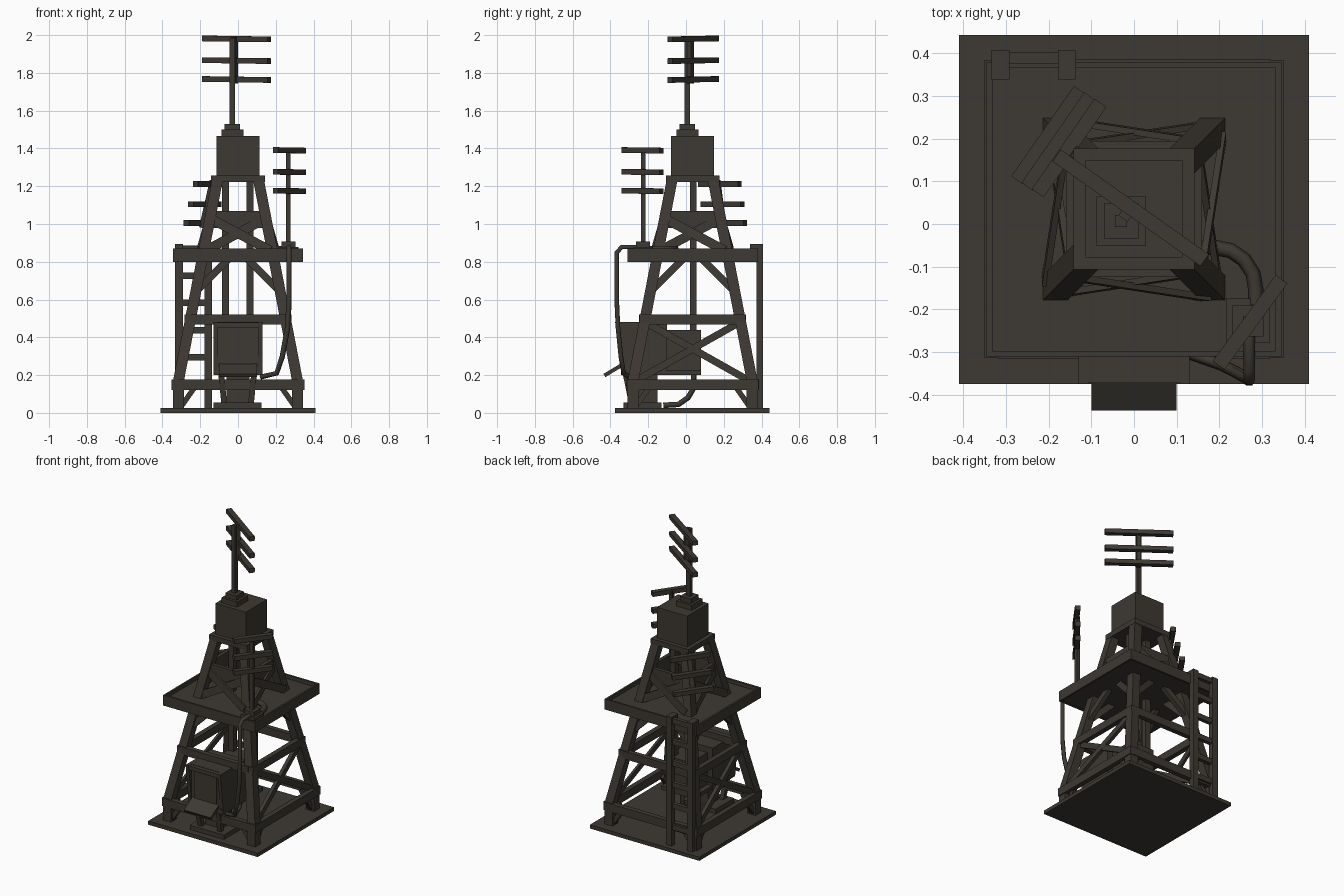
import bpy, bmesh, math
from mathutils import Vector, Matrix

if "Cube" in bpy.data.objects:
    bpy.data.objects.remove(bpy.data.objects["Cube"])

CY = 0.035  # tower centre in y


def material(name, col):
    m = bpy.data.materials.new(name)
    m.diffuse_color = (*col, 1)
    m.use_nodes = True
    m.node_tree.nodes["Principled BSDF"].inputs["Base Color"].default_value = m.diffuse_color
    return m


STEEL = material("dark_steel", (0.047, 0.040, 0.032))


def finish(name, bm):
    bmesh.ops.recalc_face_normals(bm, faces=bm.faces)
    me = bpy.data.meshes.new(name)
    bm.to_mesh(me)
    bm.free()
    me.materials.append(STEEL)
    ob = bpy.data.objects.new(name, me)
    bpy.context.collection.objects.link(ob)
    return ob


def hexa(name, a, b):
    """Solid between two matching quads."""
    bm = bmesh.new()
    va = [bm.verts.new(p) for p in a]
    vb = [bm.verts.new(p) for p in b]
    bm.faces.new(va)
    bm.faces.new(vb)
    for i in range(4):
        j = (i + 1) % 4
        bm.faces.new((va[i], va[j], vb[j], vb[i]))
    return finish(name, bm)


def rect(x0, x1, y0, y1, z):
    return [(x0, y0, z), (x1, y0, z), (x1, y1, z), (x0, y1, z)]


def box(name, x0, x1, y0, y1, z0, z1):
    return hexa(name, rect(x0, x1, y0, y1, z0), rect(x0, x1, y0, y1, z1))


def block(name, cx, cy, h, z0, z1):
    return box(name, cx - h, cx + h, cy - h, cy + h, z0, z1)


def beam(name, p, q, w, d, n):
    """Bar from p to q, d thick along n and w wide across."""
    p, q, n = Vector(p), Vector(q), Vector(n)
    t = (q - p).normalized()
    s = t.cross(n).normalized() * w / 2
    n = s.cross(t).normalized() * d / 2
    quad = lambda c: [c + s + n, c - s + n, c - s - n, c + s - n]
    return hexa(name, quad(p), quad(q))


def pipe(name, pts, r):
    cu = bpy.data.curves.new(name, 'CURVE')
    cu.dimensions = '3D'
    cu.bevel_depth = r
    cu.bevel_resolution = 1
    cu.use_fill_caps = True
    sp = cu.splines.new('POLY')
    sp.points.add(len(pts) - 1)
    for pt, c in zip(sp.points, pts):
        pt.co = (*c, 1)
    cu.materials.append(STEEL)
    ob = bpy.data.objects.new(name, cu)
    bpy.context.collection.objects.link(ob)


def outer(z):  # half width of the tower at a height
    return 0.344 - 0.194 * (z - 0.17)


def on_side(k, u, d, z):  # point on tower side k, u along it, d out from the axis
    v = Matrix.Rotation(k * math.pi / 2, 3, 'Z') @ Vector((u, -d, 0))
    return Vector((v.x, v.y + CY, z))


# Base and legs
box("base_plate", -0.41, 0.41, -0.375, 0.443, 0, 0.025)
for sx in (-1, 1):
    for sy in (-1, 1):
        def sq(z, h=0.029, o=None):
            c = (o or outer(z)) - h
            return rect(sx*c - h, sx*c + h, CY + sy*c - h, CY + sy*c + h, z)
        hexa("leg", sq(0.17), sq(1.23))
        hexa("leg_foot", sq(0.025, 0.03, 0.345), sq(0.172, 0.03, 0.345))

# Side framing
for k in range(4):
    n = on_side(k, 0, 1, 0) - on_side(k, 0, 0, 0)
    for z, w, nm in ((0.148, 0.055, "bottom_rail"), (0.495, 0.052, "middle_rail")):
        h = outer(z) - (0.0 if k % 2 else 0.03)
        d = outer(z) - 0.014
        beam(nm, on_side(k, -h, d, z), on_side(k, h, d, z), w, 0.034, n)
    for s in (-1, 1):
        beam("knee_brace", on_side(k, s*0.235, outer(0.63) - 0.03, 0.63),
             on_side(k, s*0.05, outer(0.81) - 0.03, 0.815), 0.04, 0.03, n)
        beam("foot_gusset", on_side(k, s*0.3, 0.315, 0.035),
             on_side(k, s*0.23, 0.315, 0.135), 0.028, 0.028, n)
        beam("upper_brace", on_side(k, -s*0.17, outer(0.87) - 0.005 - 0.005*s, 0.86),
             on_side(k, s*0.13, outer(1.03) - 0.02 - 0.005*s, 1.02), 0.05, 0.015, n)
        if k % 2:
            beam("cross_brace", on_side(k, -s*0.30, outer(0.17) - 0.025, 0.17),
                 on_side(k, s*0.25, outer(0.48) - 0.025, 0.48), 0.038, 0.02 + 0.004*s, n)
    h = outer(1.03) - 0.03
    beam("upper_band", on_side(k, -h, h, 1.025), on_side(k, h, h, 1.025), 0.09, 0.025, n)

# Platform with raised rim
P0, P1, PX = -0.31, 0.38, 0.345
box("platform_deck", -PX + 0.01, PX - 0.01, P0 + 0.01, P1 - 0.01, 0.805, 0.845)
for s in (-1, 1):
    a, b = sorted((s*PX, s*(PX - 0.013)))
    box("platform_rim_side", a, b, P0, P1, 0.80, 0.87)
box("platform_rim_front", -PX + 0.013, PX - 0.013, P0, P0 + 0.013, 0.80, 0.87)
box("platform_rim_back", -PX + 0.013, PX - 0.013, P1 - 0.013, P1, 0.80, 0.87)

# Top housing
block("cap_plate", 0, CY, 0.142, 1.222, 1.257)
block("top_housing", 0, CY, 0.114, 1.257, 1.465)

# Inner risers and drain pipe
for x in (-0.067, 0.063):
    box("inner_riser", x - 0.019, x + 0.019, 0.02, 0.055, 0.40, 1.23)
pipe("drain_pipe", [(0, 0.04, 0.22), (0, 0.04, 0.13), (0, 0.01, 0.08),
                    (0, -0.04, 0.045), (0, -0.12, 0.04)], 0.017)

# Ladder
for x in (-0.3125, -0.1575):
    box("ladder_rail", x - 0.021, x + 0.021, 0.372, 0.408, 0.025, 0.895)
    box("ladder_hook", x - 0.021, x + 0.021, 0.338, 0.372, 0.865, 0.895)
for i in range(6):
    z = 0.15 + i*0.144
    box("ladder_rung", -0.30, -0.17, 0.376, 0.402, z - 0.017, z + 0.017)


# Antennas: stepped socket, mast, rail and three tilted bars
def antenna(x, y, z0, sock, r, zs, length, ang, off):
    block("antenna_socket", x, y, sock, z0, z0 + 0.038)
    block("antenna_collar", x, y, sock*0.7, z0 + 0.036, z0 + 0.068)
    block("antenna_mast", x, y, r, z0 + 0.06, zs[0] + 0.005)
    t = Vector((math.cos(ang), math.sin(ang), -0.012))
    n = Vector((-math.sin(ang), math.cos(ang), 0))
    c = Vector((x, y, 0)) + n*off
    if off > 0.02:
        rail = c - n*0.018
        beam("antenna_rail", rail + Vector((0, 0, zs[2] - 0.02)),
             rail + Vector((0, 0, zs[0] + 0.01)), 0.026, 0.026, n)
    for z in zs:
        m = c + Vector((0, 0, z))
        beam("antenna_bar", m - t*length/2, m + t*length/2, 0.03, 0.034, n)


antenna(-0.03, 0.007, 1.462, 0.058, 0.014, (1.98, 1.865, 1.765), 0.425,
        math.atan2(-0.255, 0.36), 0.038)
antenna(0.267, -0.227, 0.84, 0.052, 0.012, (1.39, 1.275, 1.175), 0.25,
        math.atan2(0.205, 0.15), -0.006)

# Leg-mounted antenna, bars stepping out with the leg
t = Vector((0.57, 0.82, 0))
n = Vector((-0.82, 0.57, 0))
for x, y, z in ((-0.2, 0.208, 1.005), (-0.176, 0.193, 1.105), (-0.152, 0.178, 1.212)):
    c = Vector((x, y, z))
    beam("leg_antenna_bar", c - t*0.129, c + t*0.129, 0.03, 0.034, n)
beam("leg_antenna_rail", (-0.187, 0.195, 0.98), (-0.13, 0.163, 1.23), 0.028, 0.028, n)

# Control cabinet with sloped shelf and stand
box("cabinet_body", -0.115, 0.112, -0.345, -0.10, 0.21, 0.48)
box("cabinet_rear", -0.09, 0.09, -0.10, 0.08, 0.21, 0.44)
for x in (-0.13, 0.108):
    hexa("cabinet_cheek", rect(x, x + 0.022, -0.34, -0.10, 0.20),
         rect(x, x + 0.022, -0.375, -0.10, 0.48))
box("cabinet_hood", -0.108, 0.108, -0.372, -0.34, 0.452, 0.478)
box("cabinet_screen", -0.085, 0.085, -0.352, -0.344, 0.26, 0.44)
box("cabinet_tray", -0.125, 0.13, -0.345, 0.08, 0.20, 0.225)
beam("cabinet_shelf", (0, -0.432, 0.198), (0, -0.325, 0.262), 0.20, 0.02, (0, -0.5, 0.86))
box("stand_foot", -0.13, 0.125, -0.33, -0.13, 0.025, 0.055)
box("stand_column", -0.06, 0.06, -0.26, -0.15, 0.05, 0.21)
for x in (-0.09, 0.085):
    beam("stand_strut", (x, -0.32, 0.21), (x*0.8, -0.285, 0.04), 0.03, 0.03, (0, 1, 0))

# Cables
arc = [(0.27 - 0.10*math.cos(a), -0.05, 0) for a in (0,)]
pipe("deck_cable", [(0.16, -0.055, 0.868)] +
     [(0.19 + 0.095*math.sin(a), -0.15 + 0.095*math.cos(a), 0.868)
      for a in (0, 0.4, 0.8, 1.2, 1.57)] + [(0.285, -0.19, 0.868)], 0.018)
pipe("hanging_cable", [(0.27, -0.26, 0.878), (0.27, -0.34, 0.878), (0.27, -0.366, 0.85),
                       (0.27, -0.366, 0.58), (0.262, -0.36, 0.45), (0.235, -0.345, 0.30),
                       (0.205, -0.33, 0.21), (0.12, -0.30, 0.19)], 0.014)
